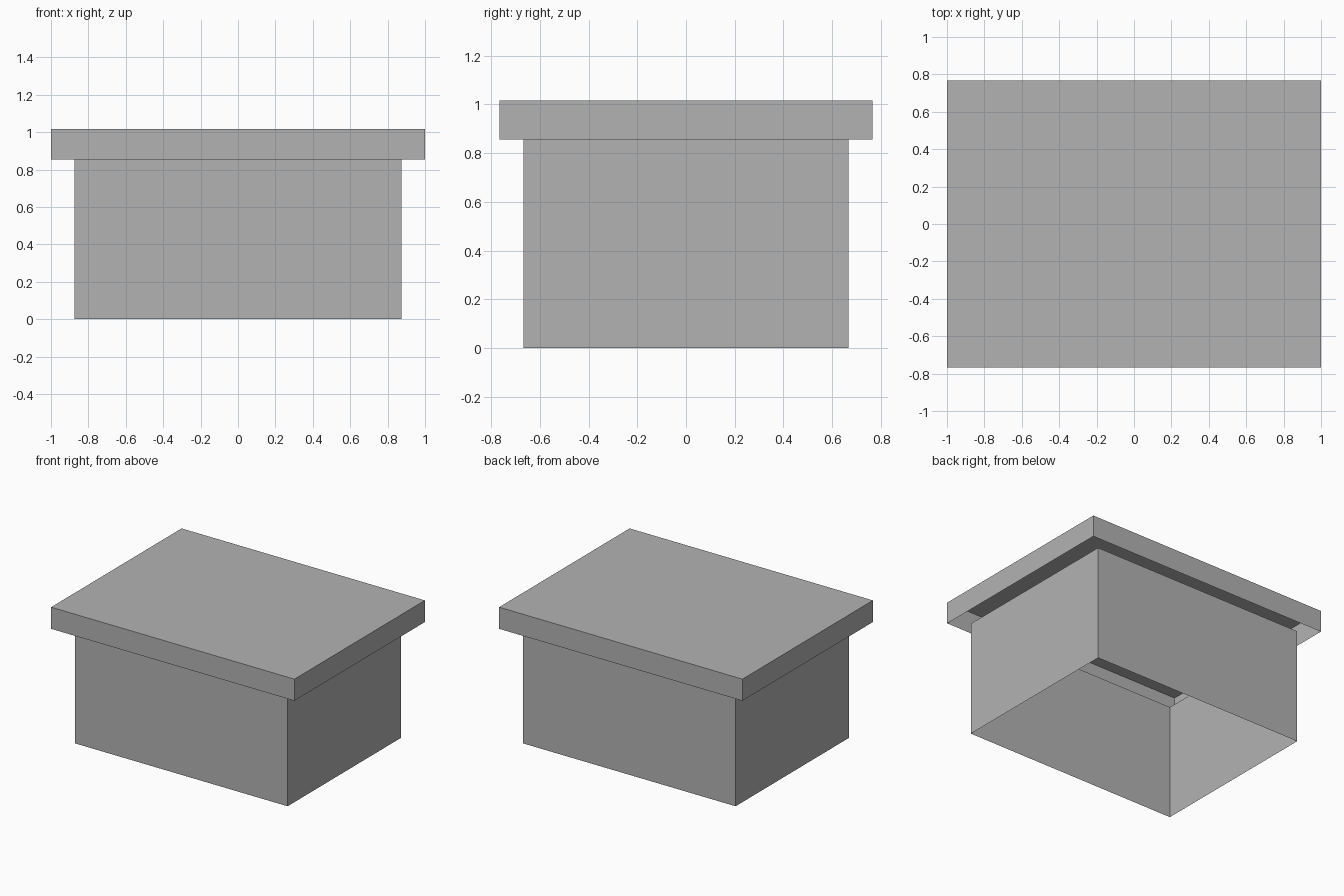
import bpy
import bmesh

default_cube = bpy.data.objects.get("Cube")
if default_cube:
    bpy.data.objects.remove(default_cube, do_unlink=True)

# Plain grey shared by both parts
grey = bpy.data.materials.new("plain_grey")
grey.use_nodes = True
colour = (0.45, 0.45, 0.45, 1.0)
grey.diffuse_color = colour
for node in grey.node_tree.nodes:
    if node.type == "BSDF_PRINCIPLED":
        node.inputs["Base Color"].default_value = colour


def thin_box(name, width, depth, bottom, top, open_top):
    """Sheet-walled box, always open below and optionally open above."""
    bm = bmesh.new()
    bmesh.ops.create_cube(bm, size=1)
    for v in bm.verts:
        v.co.x *= width
        v.co.y *= depth
        v.co.z = top if v.co.z > 0 else bottom
    bm.normal_update()
    removed = [f for f in bm.faces
               if f.normal.z < -0.5 or (open_top and f.normal.z > 0.5)]
    bmesh.ops.delete(bm, geom=removed, context="FACES")
    mesh = bpy.data.meshes.new(name)
    bm.to_mesh(mesh)
    bm.free()
    mesh.materials.append(grey)
    obj = bpy.data.objects.new(name, mesh)
    bpy.context.collection.objects.link(obj)
    return obj


rim_height = 0.855

# Four body walls, open at both ends
thin_box("body_walls", 1.75, 1.334, 0, rim_height, open_top=True)

# Overhanging hollow lid
thin_box("lid", 2.0, 1.532, rim_height, 1.016, open_top=False)
